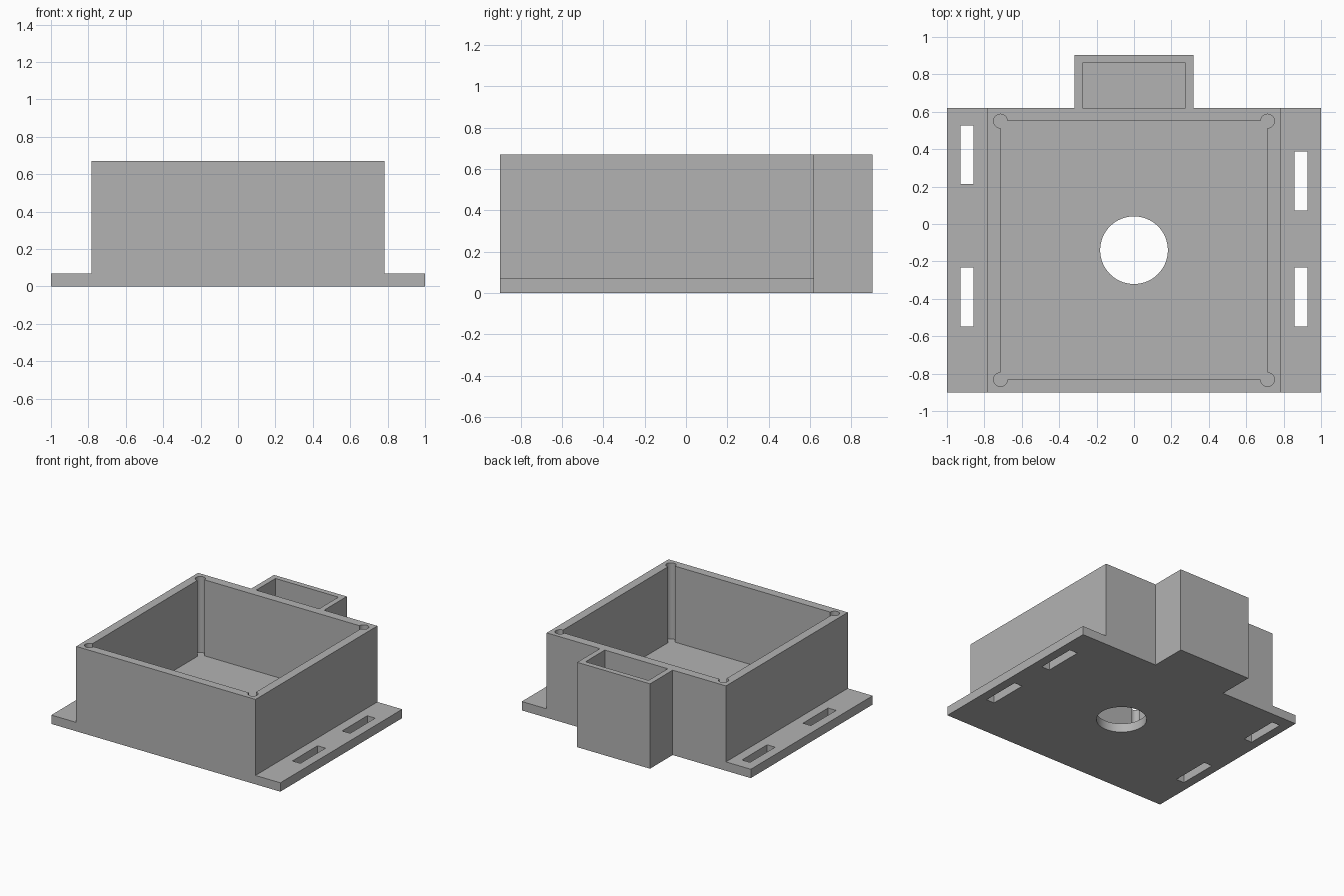
import bpy, bmesh
from math import sin, cos, pi

if "Cube" in bpy.data.objects:
    bpy.data.objects.remove(bpy.data.objects["Cube"])

HEIGHT, FLOOR = 0.67, 0.07
FRONT, WALL_BACK, BACK = -0.9, 0.62, 0.903
BODY_X, BOX_X = 0.783, 0.318

grey = bpy.data.materials.new("plain grey")
grey.use_nodes = True
grey.diffuse_color = (0.45, 0.45, 0.45, 1)
grey.node_tree.nodes["Principled BSDF"].inputs["Base Color"].default_value = (0.45, 0.45, 0.45, 1)


def prism(name, outline, z0, z1):
    """Extrude a counter-clockwise plan outline from z0 to z1."""
    bm = bmesh.new()
    face = bm.faces.new([bm.verts.new((x, y, z0)) for x, y in outline])
    top = bmesh.ops.extrude_face_region(bm, geom=[face])["geom"]
    bmesh.ops.translate(bm, vec=(0, 0, z1 - z0),
                        verts=[v for v in top if isinstance(v, bmesh.types.BMVert)])
    bmesh.ops.recalc_face_normals(bm, faces=bm.faces)
    mesh = bpy.data.meshes.new(name)
    bm.to_mesh(mesh)
    bm.free()
    mesh.materials.append(grey)
    obj = bpy.data.objects.new(name, mesh)
    bpy.context.collection.objects.link(obj)
    return obj


def rect(x0, x1, y0, y1):
    return [(x0, y0), (x1, y0), (x1, y1), (x0, y1)]


def arc(cx, cy, r, start, sweep, steps):
    return [(cx + r * cos(start + sweep * i / steps), cy + r * sin(start + sweep * i / steps))
            for i in range(steps + 1)]


# Casing: full-height block with the rear box in its outline
casing = prism("casing", [(-1, FRONT), (1, FRONT), (1, WALL_BACK), (BOX_X, WALL_BACK),
                          (BOX_X, BACK), (-BOX_X, BACK), (-BOX_X, WALL_BACK), (-1, WALL_BACK)],
               0, HEIGHT)

# Steps that leave the two thin mounting flanges
cutters = [prism("flange_step", rect(x0, x1, -1.1, 1.1), FLOOR, 1)
           for x0, x1 in ((BODY_X, 1.1), (-1.1, -BODY_X))]

# Main cavity with round relief in each corner
cavity = []
for i, (x, y) in enumerate([(-0.714, -0.832), (0.714, -0.832), (0.714, 0.55), (-0.714, 0.55)]):
    cavity += arc(x, y, 0.037, pi / 2 + i * pi / 2, 1.5 * pi, 24)
cutters.append(prism("main_cavity", cavity, FLOOR, 1))

# Pocket in the rear box
cutters.append(prism("rear_pocket", rect(-0.275, 0.275, WALL_BACK, 0.86), FLOOR, 1))

# Round opening in the floor
cutters.append(prism("floor_hole", arc(0, -0.14, 0.181, 0, 2 * pi, 64)[:-1], -0.1, 0.2))

# Mounting slots in the flanges
for x, y in ((-0.893, 0.37), (-0.893, -0.39), (0.893, 0.23), (0.893, -0.39)):
    cutters.append(prism("slot", rect(x - 0.035, x + 0.035, y - 0.157, y + 0.157), -0.1, 0.2))

# Cut everything out, then drop the cutters
bpy.ops.object.select_all(action='DESELECT')
casing.select_set(True)
bpy.context.view_layer.objects.active = casing
for cutter in cutters:
    mod = casing.modifiers.new("cut", 'BOOLEAN')
    mod.operation, mod.solver, mod.object = 'DIFFERENCE', 'EXACT', cutter
    bpy.ops.object.modifier_apply(modifier=mod.name)
    bpy.data.objects.remove(cutter)

bpy.ops.object.shade_smooth_by_angle(angle=pi / 6)
